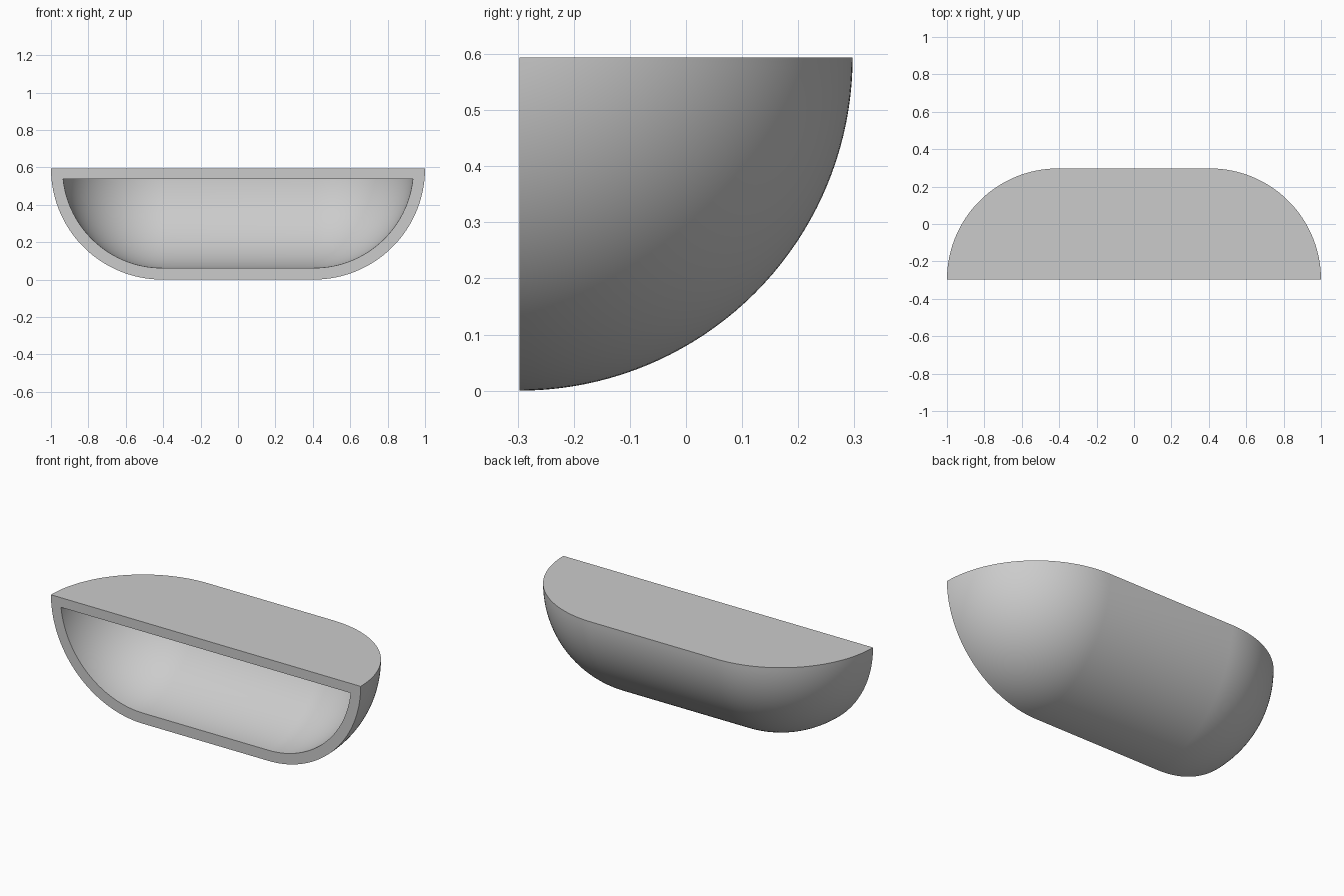
import bpy
import bmesh
from math import sin, cos, pi, radians
from mathutils import Vector

if "Cube" in bpy.data.objects:
    bpy.data.objects.remove(bpy.data.objects["Cube"], do_unlink=True)

RADIUS = 0.594          # outer radius of the quarter capsule
WALL = 0.062            # side wall thickness
CEILING = 0.538         # underside of the top plate
HALF = 1 - RADIUS       # half length of the straight middle
FRONT = -RADIUS / 2     # plane of the open front
STEPS = 40


def quarter_capsule(bm, radius, top):
    """Sweep a capsule outline from the front plane to the back, closed flat at the top."""
    verts = []
    for side in (-1, 1):
        for i in range(STEPS + 1):
            a = pi / 2 * (i if side < 0 else STEPS - i) / STEPS
            x = side * (HALF + radius * cos(a))
            verts.append(bm.verts.new((x, FRONT, RADIUS - radius * sin(a))))
    edges = [bm.edges.new(pair) for pair in zip(verts, verts[1:])]
    before = set(bm.faces)
    bmesh.ops.spin(bm, geom=verts + edges, cent=(0, FRONT, RADIUS), axis=(1, 0, 0),
                   angle=pi / 2, steps=STEPS)
    swept = [f for f in bm.faces if f not in before]
    points = list({v for f in swept for v in f.verts})
    bmesh.ops.remove_doubles(bm, verts=points, dist=1e-5)
    swept = [f for f in bm.faces if f not in before]
    geom = swept + list({e for f in swept for e in f.edges})
    geom += list({v for f in swept for v in f.verts})
    bmesh.ops.bisect_plane(bm, geom=geom, plane_co=(0, 0, top), plane_no=(0, 0, 1),
                           dist=1e-5, clear_outer=True)
    # Flat plate along the top outline, straight across the front
    rim = [v for v in bm.verts if abs(v.co.z - top) < 1e-4]
    rim.sort(key=lambda v: (Vector((v.co.x, v.co.y - FRONT))).angle_signed(Vector((1, 0)))
             if v.co.y - FRONT > 1e-5 else (0 if v.co.x > 0 else pi))
    bm.faces.new(rim)


bm = bmesh.new()
quarter_capsule(bm, RADIUS, RADIUS)
quarter_capsule(bm, RADIUS - WALL, CEILING)

# Flat front rim between the outer and inner outlines
bmesh.ops.triangle_fill(bm, use_beauty=True, use_dissolve=False, normal=(0, -1, 0),
                        edges=[e for e in bm.edges if e.is_boundary])
bmesh.ops.recalc_face_normals(bm, faces=bm.faces)

mesh = bpy.data.meshes.new("hollow_shell")
bm.to_mesh(mesh)
bm.free()
shell = bpy.data.objects.new("hollow_shell", mesh)
bpy.context.collection.objects.link(shell)

# Plain grey finish
grey = bpy.data.materials.new("plain_grey")
grey.use_nodes = True
colour = (0.6, 0.6, 0.6, 1)
grey.diffuse_color = colour
grey.node_tree.nodes["Principled BSDF"].inputs["Base Color"].default_value = colour
mesh.materials.append(grey)

bpy.context.view_layer.objects.active = shell
shell.select_set(True)
bpy.ops.object.shade_smooth_by_angle(angle=radians(30))
